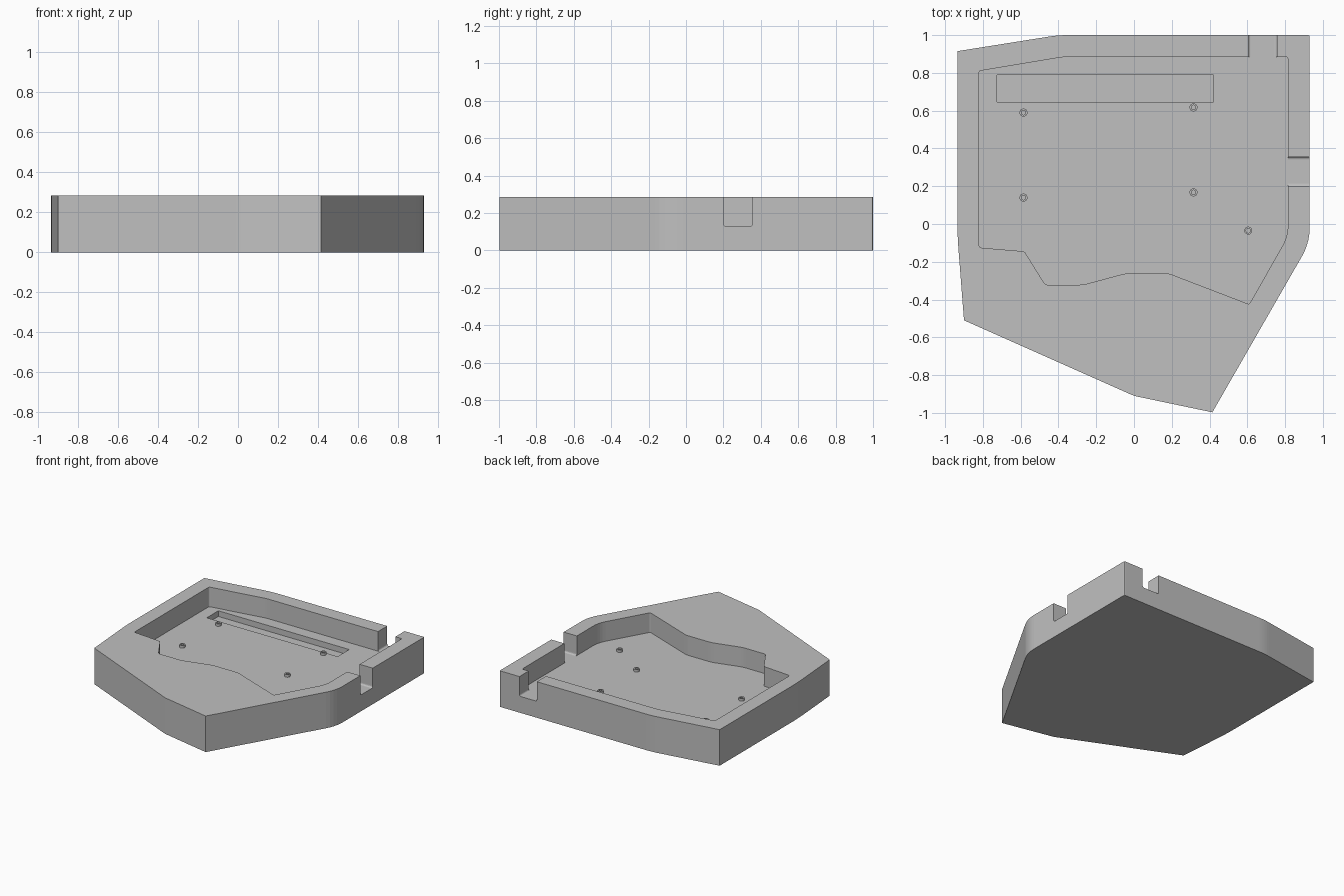
import bpy, bmesh, math
from mathutils import Vector

HEIGHT, FLOOR = 0.285, 0.13

cube = bpy.data.objects.get("Cube")
if cube:
    bpy.data.objects.remove(cube, do_unlink=True)

grey = bpy.data.materials.new("Plain grey")
grey.use_nodes = True
colour = (0.53, 0.53, 0.53, 1)
grey.diffuse_color = colour
grey.node_tree.nodes["Principled BSDF"].inputs["Base Color"].default_value = colour


def rounded(corners, steps=5):
    """Corners are (u, v) or (u, v, setback); a setback rounds the corner."""
    out = []
    for i, c in enumerate(corners):
        p = Vector(c[:2])
        if len(c) < 3:
            out.append(p)
            continue
        before = Vector(corners[i - 1][:2])
        after = Vector(corners[(i + 1) % len(corners)][:2])
        a = p + (before - p).normalized() * c[2]
        b = p + (after - p).normalized() * c[2]
        for k in range(steps + 1):
            t = k / steps
            out.append(a * (1 - t) ** 2 + p * 2 * t * (1 - t) + b * t * t)
    return out


def prism(name, corners, low, high, axis="z"):
    """Extrude a profile from low to high along the given axis."""
    place = {"x": lambda u, v, w: (w, u, v),
             "y": lambda u, v, w: (u, w, v),
             "z": lambda u, v, w: (u, v, w)}[axis]
    bm = bmesh.new()
    face = bm.faces.new([bm.verts.new(place(p.x, p.y, low)) for p in rounded(corners)])
    top = bmesh.ops.extrude_face_region(bm, geom=[face])["geom"]
    moved = [v for v in top if isinstance(v, bmesh.types.BMVert)]
    bmesh.ops.translate(bm, verts=moved, vec=place(0, 0, high - low))
    bmesh.ops.recalc_face_normals(bm, faces=bm.faces)
    mesh = bpy.data.meshes.new(name)
    bm.to_mesh(mesh)
    bm.free()
    mesh.materials.append(grey)
    obj = bpy.data.objects.new(name, mesh)
    bpy.context.collection.objects.link(obj)
    return obj


def cut(target, cutter):
    cutter.hide_render = True
    mod = target.modifiers.new(cutter.name, "BOOLEAN")
    mod.operation, mod.solver, mod.object = "DIFFERENCE", "EXACT", cutter
    bpy.context.view_layer.objects.active = target
    bpy.ops.object.modifier_apply(modifier=mod.name)
    bpy.data.objects.remove(cutter, do_unlink=True)


def box(u0, u1, v0, v1, r):
    return [(u0, v0, r), (u1, v0, r), (u1, v1), (u0, v1)]


# Solid case body
case = prism("case_body", [
    (-0.935, 0.915), (-0.4, 1.0, 0.05), (0.93, 1.0, 0.01), (0.93, -0.1, 0.08),
    (0.415, -0.997), (0.0, -0.91, 0.02), (-0.9, -0.51), (-0.935, -0.06, 0.08)],
    0, HEIGHT)

# Open pocket following the board outline
cut(case, prism("pocket", [
    (-0.82, 0.81, 0.01), (-0.37, 0.885, 0.03), (0.815, 0.885, 0.015),
    (0.815, -0.065, 0.06), (0.61, -0.425, 0.01), (0.18, -0.26, 0.02),
    (-0.04, -0.26, 0.03), (-0.27, -0.322, 0.03), (-0.47, -0.322, 0.015),
    (-0.58, -0.145, 0.01), (-0.82, -0.125, 0.015)], FLOOR, 0.5))

# Cable notches through the back and left walls
cut(case, prism("back_notch", box(0.605, 0.757, FLOOR, 0.5, 0.015), 0.8, 1.1, "y"))
cut(case, prism("left_notch", box(0.2, 0.355, FLOOR, 0.5, 0.015), 0.75, 1.1, "x"))

# Shallow recess along the back of the floor
cut(case, prism("floor_recess",
                [(-0.725, 0.645), (0.42, 0.645), (0.42, 0.79), (-0.725, 0.79)],
                0.085, 0.2))


def circle(x, y, r, n=24):
    return [(x + r * math.cos(math.tau * i / n), y + r * math.sin(math.tau * i / n))
            for i in range(n)]


# Hollow mounting posts
posts = [(-0.585, 0.59), (-0.585, 0.14), (0.315, 0.617), (0.315, 0.167), (0.605, -0.035)]
for i, (x, y) in enumerate(posts, 1):
    post = prism(f"mounting_post_{i}", circle(x, y, 0.021), FLOOR - 0.01, FLOOR + 0.02)
    cut(post, prism("post_hole", circle(x, y, 0.012), FLOOR, 0.3))
